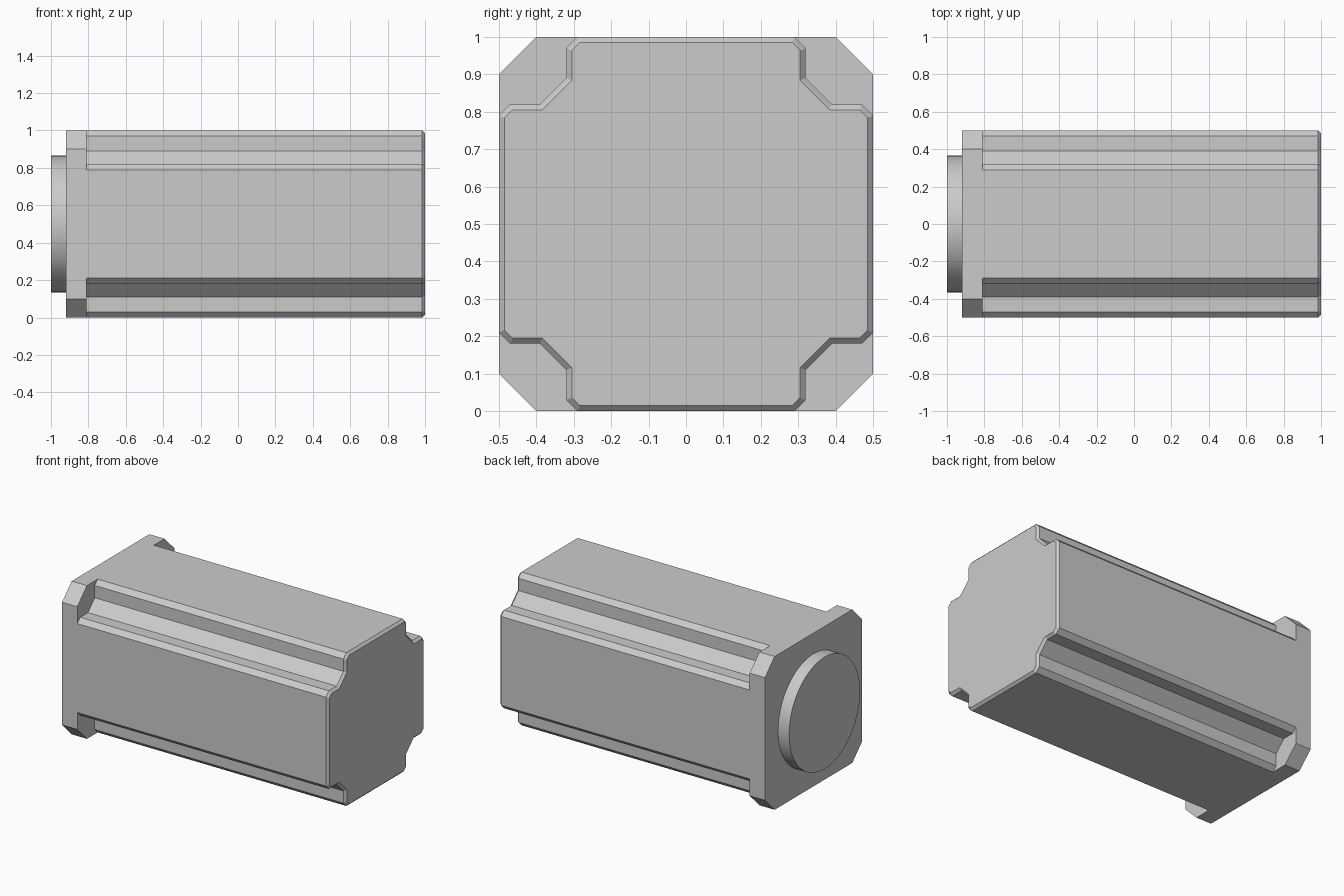
import bpy
import bmesh
import math
from mathutils import Matrix

cube = bpy.data.objects.get("Cube")
if cube:
    bpy.data.objects.remove(cube, do_unlink=True)

CENTRE_Z = 0.5

metal = bpy.data.materials.new("light_grey_metal")
metal.use_nodes = True
grey = (0.6, 0.6, 0.6, 1.0)
metal.diffuse_color = grey
metal.node_tree.nodes["Principled BSDF"].inputs["Base Color"].default_value = grey


def ring_from_corner(corner):
    """Repeat one symmetric corner profile around the four quarters."""
    return [Matrix.Rotation(math.pi / 2 * q, 2) @ Matrix.Identity(2) @ p
            for q in range(4) for p in corner]


def prism(name, corner, x0, x1, lip=0.0, back_cap=True):
    """Extrude a y/z profile along x, with an optional chamfer at the far end."""
    bm = bmesh.new()
    outline = ring_from_corner([bm_vec(p) for p in corner])
    base = bm.faces.new([bm.verts.new((x0, p.x, p.y + CENTRE_Z)) for p in outline])
    cap_geom = bmesh.ops.extrude_face_region(bm, geom=[base], use_keep_orig=True)
    cap = next(g for g in cap_geom["geom"] if isinstance(g, bmesh.types.BMFace))
    for v in cap.verts:
        v.co.x = x1 - lip
    if not back_cap:
        bmesh.ops.delete(bm, geom=[base], context='FACES_ONLY')
    bmesh.ops.recalc_face_normals(bm, faces=bm.faces)
    if lip:
        bmesh.ops.inset_region(bm, faces=[cap], thickness=lip,
                               use_even_offset=True, use_boundary=True)
        for v in cap.verts:
            v.co.x = x1
    return finish(name, bm)


def bm_vec(p):
    from mathutils import Vector
    return Vector(p)


def finish(name, bm):
    mesh = bpy.data.meshes.new(name)
    bm.to_mesh(mesh)
    bm.free()
    mesh.materials.append(metal)
    obj = bpy.data.objects.new(name, mesh)
    bpy.context.collection.objects.link(obj)
    return obj


# Mounting flange: square plate with chamfered corners
prism("mounting_flange", [(0.5, 0.4), (0.4, 0.5)], -0.92, -0.81)

# Long housing with a stepped groove along each corner and a chamfered end
groove = [(0.5, 0.29), (0.47, 0.32), (0.39, 0.32),
          (0.32, 0.39), (0.32, 0.47), (0.29, 0.5)]
prism("housing", groove, -0.81, 1.0, lip=0.015, back_cap=False)

# Round locating boss on the flange
bm = bmesh.new()
bmesh.ops.create_cone(bm, cap_ends=True, segments=96, radius1=0.365, radius2=0.365,
                      depth=0.08,
                      matrix=Matrix.Translation((-0.96, 0, CENTRE_Z))
                      @ Matrix.Rotation(math.pi / 2, 4, 'Y'))
boss = finish("locating_boss", bm)
bpy.ops.object.select_all(action='DESELECT')
boss.select_set(True)
bpy.context.view_layer.objects.active = boss
bpy.ops.object.shade_smooth_by_angle(angle=math.radians(30))
